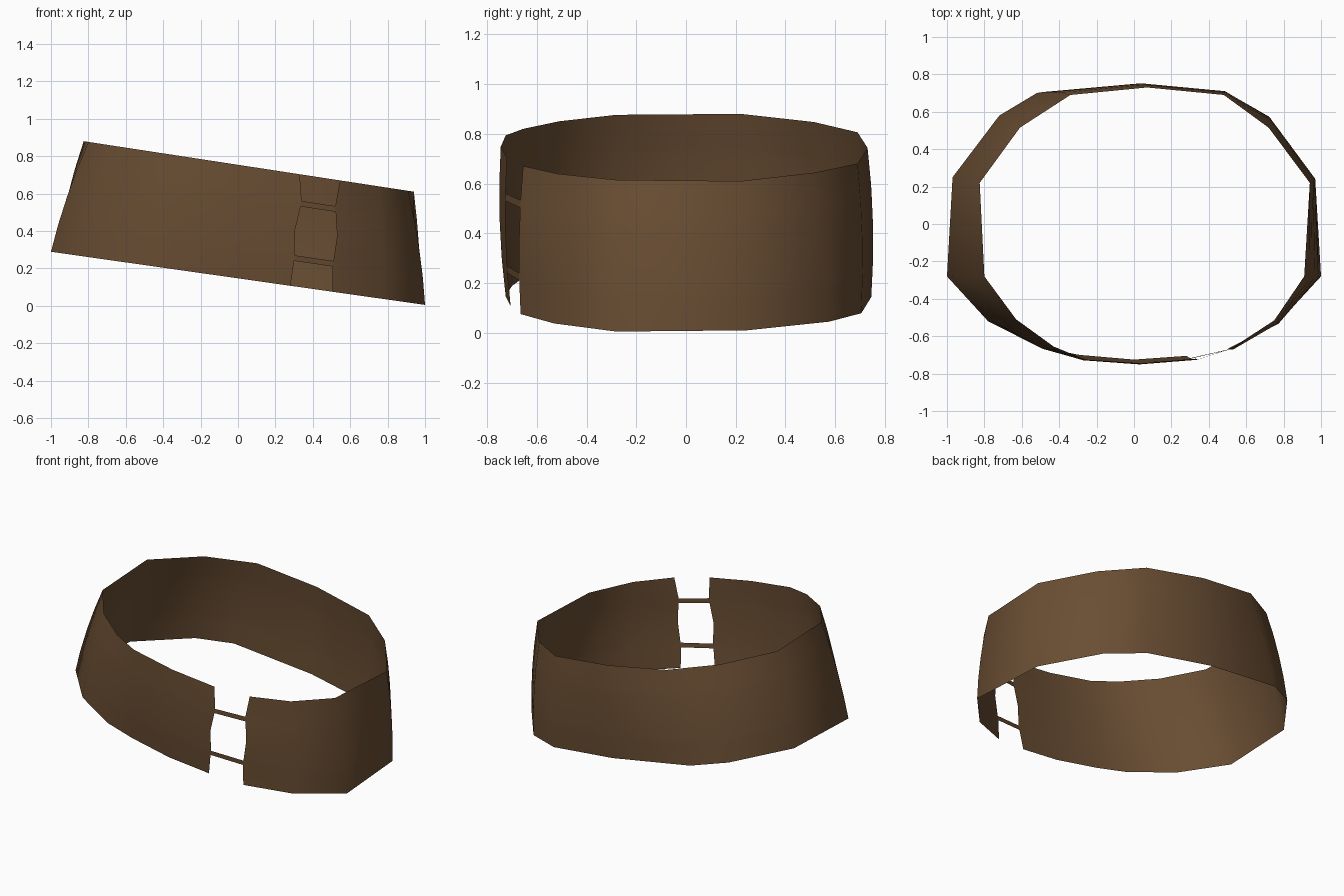
import bpy, bmesh
from mathutils import Vector

if "Cube" in bpy.data.objects:
    bpy.data.objects.remove(bpy.data.objects["Cube"])

leather = bpy.data.materials.new("brown leather")
leather.diffuse_color = (0.142, 0.075, 0.033, 1)
leather.use_nodes = True
leather.node_tree.nodes["Principled BSDF"].inputs["Base Color"].default_value = leather.diffuse_color

# Edge outlines in plan, counter-clockwise from the right side of the gap
BOTTOM = [(.505, -.665), (.77, -.53), (1, -.28), (.965, .245), (.72, .575), (.48, .705),
          (.02, .745), (-.52, .70), (-.72, .58), (-.97, .25), (-1, -.28), (-.78, -.52),
          (-.50, -.66), (-.29, -.70), (0, -.725), (.28, -.705)]
TOP = [(.545, -.655), (.75, -.515), (.91, -.28), (.94, .22), (.72, .515), (.48, .69),
       (.07, .73), (-.34, .69), (-.61, .515), (-.825, .22), (-.80, -.28), (-.63, -.51),
       (-.43, -.655), (-.26, -.725), (.04, -.745), (.33, -.72)]
# Heights of the rows, and the uneven cut edges of the gap in each row
ROWS = [0, .225, .275, .5, .715, .765, 1]
GAP_RIGHT = [.505, .505, .51, .53, .522, .52, .545]
GAP_LEFT = [.28, .30, .305, .305, .335, .34, .33]


def point(i, r):
    t = ROWS[r]
    b, a = Vector(BOTTOM[i]), Vector(TOP[i])
    p = b.lerp(a, t)
    p += p.normalized() * 0.014 * 4 * t * (1 - t)      # slight bulge at mid height
    if i == 0:
        p.x = GAP_RIGHT[r]
    elif i == len(TOP) - 1:
        p.x = GAP_LEFT[r]
    low, high = .147 - .142 * p.x, .754 - .153 * p.x   # tilted rims
    return (p.x, p.y, low + (high - low) * t)


def sheet(name, columns, rows):
    bm = bmesh.new()
    grid = [[bm.verts.new(point(i, r)) for r in rows] for i in columns]
    for c, d in zip(grid, grid[1:]):
        for k in range(len(rows) - 1):
            bm.faces.new((c[k], d[k], d[k + 1], c[k + 1]))
    for f in bm.faces:
        f.smooth = True
    me = bpy.data.meshes.new(name)
    bm.to_mesh(me)
    bm.free()
    me.materials.append(leather)
    ob = bpy.data.objects.new(name, me)
    bpy.context.collection.objects.link(ob)
    return ob


last = len(TOP) - 1
# Main band, open at the front
sheet("band", range(last + 1), range(len(ROWS)))
# Two thin straps across the gap
sheet("lower_strap", [last, 0], [1, 2])
sheet("upper_strap", [last, 0], [4, 5])
